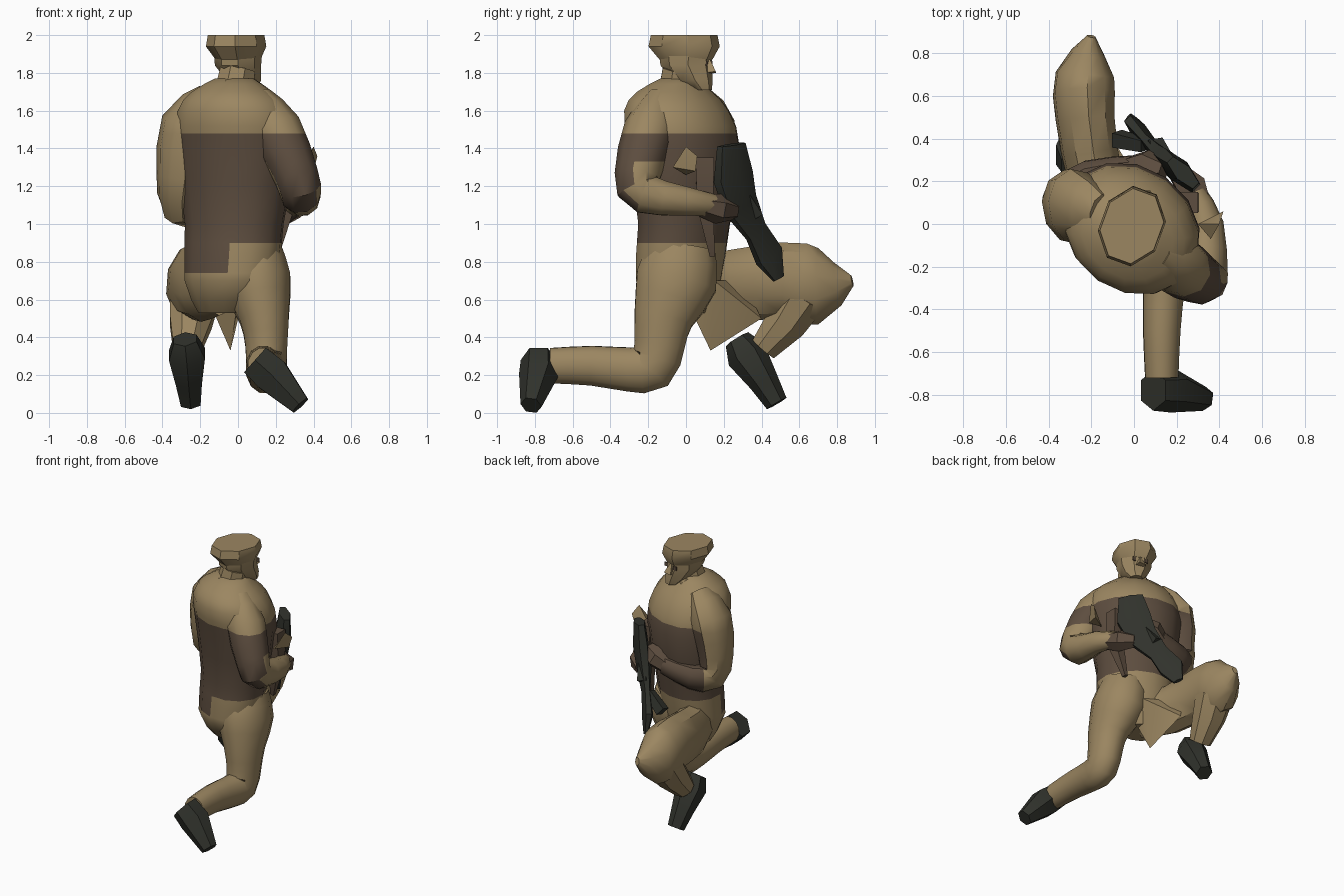
import bpy, bmesh
from math import sin, cos, pi, radians
from mathutils import Vector

cube = bpy.data.objects.get("Cube")
if cube:
    bpy.data.objects.remove(cube, do_unlink=True)


def material(name, color):
    mat = bpy.data.materials.new(name)
    mat.use_nodes = True
    mat.diffuse_color = (*color, 1)
    shader = mat.node_tree.nodes["Principled BSDF"]
    shader.inputs["Base Color"].default_value = (*color, 1)
    return mat


TAN = material("tan cloth", (.33, .24, .12))
BROWN = material("dark brown cloth", (.11, .075, .05))
DARK = material("dark green leather", (.03, .032, .025))

# Heights where the jacket changes colour
TAIL, WAIST, CUFF, CHEST = .74, .9, 1.33, 1.48


def finish(name, bm, mats, rule=None, cuts=()):
    """Cut the mesh at the given heights, colour faces by rule, and add the object."""
    for height in cuts:
        geometry = bm.verts[:] + bm.edges[:] + bm.faces[:]
        bmesh.ops.bisect_plane(bm, geom=geometry, plane_co=(0, 0, height), plane_no=(0, 0, 1))
    bmesh.ops.recalc_face_normals(bm, faces=bm.faces[:])
    bm.normal_update()
    if rule:
        for face in bm.faces:
            face.material_index = int(rule(face.calc_center_median(), face.normal))
    mesh = bpy.data.meshes.new(name)
    bm.to_mesh(mesh)
    bm.free()
    obj = bpy.data.objects.new(name, mesh)
    bpy.context.collection.objects.link(obj)
    for mat in mats:
        mesh.materials.append(mat)
    bpy.ops.object.select_all(action="DESELECT")
    obj.select_set(True)
    bpy.context.view_layer.objects.active = obj
    bpy.ops.object.shade_smooth_by_angle(angle=radians(38))


def blend(stations, steps):
    """Insert smoothly interpolated stations between the given ones."""
    points = [Vector(station) for station in stations]
    result = []
    for i in range(len(points) - 1):
        start, end = points[i], points[i + 1]
        leave = (end - points[max(i - 1, 0)]) / 2
        arrive = (points[min(i + 2, len(points) - 1)] - start) / 2
        for step in range(steps):
            t = step / steps
            ease = t * t * (3 - 2 * t)
            result.append(start.lerp(end, ease) + leave * t * (1 - t) ** 2
                          - arrive * t * t * (1 - t))
    return result + [points[-1]]


def loft(name, stations, mats, sides=10, steps=1, flat=1, yaw=0, level=False,
         rule=None, cuts=()):
    """Skin elliptical rings (x, y, z, radius) along a path."""
    bm = bmesh.new()
    rings = blend(stations, steps)
    centres = [ring.xyz for ring in rings]
    side = Vector((cos(radians(yaw)), sin(radians(yaw)), 0))
    loops = []
    for i, ring in enumerate(rings):
        before, after = centres[max(i - 1, 0)], centres[min(i + 1, len(rings) - 1)]
        along = Vector((0, 0, 1)) if level else (after - before).normalized()
        side = (side - along * side.dot(along)).normalized()
        across = along.cross(side) * flat
        angles = [2 * pi * (k + .5) / sides for k in range(sides)]
        loops.append([bm.verts.new(centres[i] + (side * cos(a) + across * sin(a)) * ring.w)
                      for a in angles])
    for low, high in zip(loops, loops[1:]):
        for k in range(sides):
            n = (k + 1) % sides
            bm.faces.new((low[k], low[n], high[n], high[k]))
    bm.faces.new(loops[0][::-1])
    bm.faces.new(loops[-1])
    finish(name, bm, mats, rule, cuts)


def hull(name, points, mat):
    """Faceted solid around a few corner points."""
    bm = bmesh.new()
    verts = [bm.verts.new(point) for point in points]
    bmesh.ops.convex_hull(bm, input=verts)
    finish(name, bm, [mat])


# Torso and hips, with the dark band around the jacket
def jacket_band(centre, normal):
    hem = TAIL if normal.y < 0 and centre.x < 0 else WAIST
    return hem < centre.z < CHEST


def right_sleeve(centre, normal):
    return centre.z < CHEST and centre.x + centre.y > -.1


def left_sleeve(centre, normal):
    return centre.z < CHEST and (centre.z > CUFF or normal.y < -.4)


loft("torso", [(-.07, 0, .53, .15), (-.04, -.04, .7, .26), (-.02, -.01, 1, .28),
               (-.01, -.01, 1.4, .34), (-.02, -.05, 1.6, .32), (-.03, -.06, 1.7, .23),
               (-.02, -.04, 1.77, .11)],
     [TAN, BROWN], sides=14, steps=2, flat=.82, yaw=-35, level=True,
     rule=jacket_band, cuts=(TAIL, WAIST, CHEST))

# Arms, bent to hold the rifle
loft("right_arm", [(-.15, .04, 1.67, .08), (-.27, .08, 1.52, .14), (-.31, .08, 1.25, .12),
                   (-.31, .13, 1.1, .1), (-.2, .22, 1.1, .08), (0, .26, 1.15, .06)],
     [TAN, BROWN], steps=2, flat=1.3, rule=right_sleeve, cuts=(CHEST,))
loft("left_arm", [(.1, -.13, 1.67, .08), (.2, -.19, 1.5, .14), (.31, -.26, 1.25, .12),
                  (.33, -.22, 1.16, .11), (.34, 0, 1.12, .08), (.28, .14, 1.1, .06)],
     [TAN, BROWN], steps=2, rule=left_sleeve, cuts=(CUFF, CHEST))

# Gloved hands, hanging strap and open cuff
loft("left_hand", [(.31, .08, 1.1, .06), (.27, .17, 1.08, .08), (.2, .25, 1.07, .05)],
     [BROWN], sides=6)
loft("right_hand", [(-.05, .25, 1.14, .06), (.06, .27, 1.2, .08), (.14, .25, 1.24, .05)],
     [BROWN], sides=6)
loft("strap", [(.25, .1, 1.35, .07), (.26, .1, 1.1, .06), (.2, .14, .83, .02)],
     [BROWN], sides=4)
hull("open_cuff", [(.36, -.07, 1.3), (.4, 0, 1.41), (.42, .06, 1.36), (.3, 0, 1.26),
                   (.4, .05, 1.28)], TAN)

# Neck, collar, head and cap
loft("neck", [(-.03, -.05, 1.66, .11), (0, -.03, 1.82, .1)], [TAN], sides=8)
loft("collar", [(-.02, -.03, 1.67, .17), (-.02, -.03, 1.76, .12)],
     [TAN], sides=7, yaw=-35, level=True)
loft("head", [(.05, .08, 1.71, .05), (.03, .04, 1.76, .09), (0, 0, 1.84, .12),
              (0, 0, 1.9, .125)],
     [TAN], sides=8, flat=1.15, yaw=-20, level=True)
loft("nose", [(.04, .12, 1.87, .01), (.05, .13, 1.8, .04)], [TAN], sides=4)
for label, x, y in (("right_eye", 0, .132), ("left_eye", .09, .105)):
    loft(label, [(x, y, 1.85, .02), (x, y + .008, 1.85, .02)], [BROWN], sides=4)
loft("cap", [(0, 0, 1.87, .115), (-.01, -.01, 1.94, .155), (-.01, -.01, 2, .145)],
     [TAN], sides=8, flat=1.25, yaw=-20, level=True)

# Kneeling leg and boot
loft("left_leg", [(.08, -.02, .88, .15), (.1, -.05, .7, .185), (.14, -.12, .5, .135),
                  (.15, -.14, .36, .115), (.15, -.18, .24, .11), (.14, -.3, .23, .1),
                  (.13, -.5, .25, .09), (.13, -.72, .25, .08)],
     [TAN], sides=12, steps=2, flat=1.2)
loft("left_boot", [(.09, -.78, .28, .1), (.18, -.78, .2, .11), (.33, -.82, .04, .06)],
     [DARK], sides=6, flat=.95)

# Raised leg and boot
loft("right_thigh", [(-.1, 0, .7, .13), (-.18, .2, .67, .13), (-.23, .5, .7, .14),
                     (-.23, .7, .67, .14), (-.2, .88, .7, .02)],
     [TAN], steps=2, flat=1.45)
loft("right_shin", [(-.23, .62, .62, .14), (-.25, .53, .48, .12), (-.27, .41, .34, .08)],
     [TAN], sides=8)
loft("right_boot", [(-.28, .27, .39, .07), (-.27, .32, .31, .11), (-.26, .41, .17, .08),
                    (-.25, .48, .05, .06)],
     [DARK], sides=6)
hull("trouser_fold", [(0, 0, .6), (-.04, .13, .33), (-.1, .4, .5), (-.2, .3, .7),
                      (.05, .15, .7)], TAN)

# Rifle: broad body and stock, magazine and grip
loft("rifle_body", [(.23, .24, 1.42, .1), (.21, .25, 1.25, .14), (.16, .29, 1.1, .12),
                    (.08, .37, .96, .08), (.02, .44, .83, .1), (0, .49, .71, .04)],
     [DARK], sides=6, flat=.4, yaw=135)
loft("rifle_magazine", [(.14, .3, 1.15, .05), (.1, .37, 1.04, .05)], [DARK], sides=4)
loft("rifle_grip", [(.05, .37, .97, .04), (-.08, .4, .87, .05)], [DARK], sides=4)
